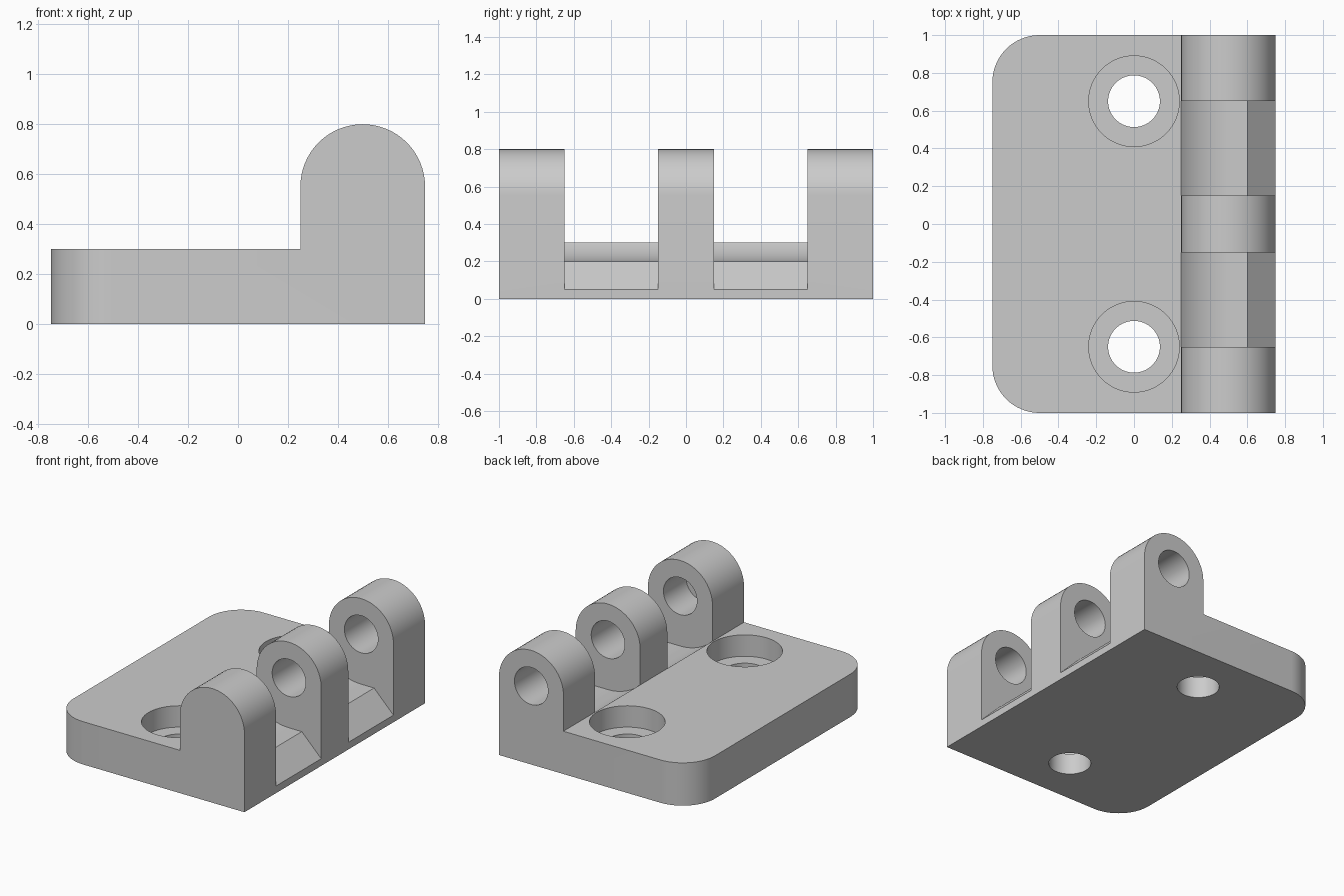
import bpy, bmesh, math
from mathutils import Matrix, Vector

default = bpy.data.objects.get("Cube")
if default:
    bpy.data.objects.remove(default, do_unlink=True)

grey = bpy.data.materials.new("plain_grey")
grey.use_nodes = True
colour = (0.6, 0.6, 0.6, 1)
grey.diffuse_color = colour
grey.node_tree.nodes["Principled BSDF"].inputs["Base Color"].default_value = colour


def finish(name, bm):
    bmesh.ops.recalc_face_normals(bm, faces=bm.faces)
    mesh = bpy.data.meshes.new(name)
    bm.to_mesh(mesh)
    bm.free()
    mesh.materials.append(grey)
    obj = bpy.data.objects.new(name, mesh)
    bpy.context.collection.objects.link(obj)
    return obj


def prism(profile, y0, y1):
    """Extrude an x-z profile along y."""
    bm = bmesh.new()
    face = bm.faces.new([bm.verts.new((x, y0, z)) for x, z in profile])
    extruded = bmesh.ops.extrude_face_region(bm, geom=[face])["geom"]
    verts = [v for v in extruded if isinstance(v, bmesh.types.BMVert)]
    bmesh.ops.translate(bm, verts=verts, vec=(0, y1 - y0, 0))
    return bm


def cylinder(name, radius, start, end):
    start, end = Vector(start), Vector(end)
    axis = end - start
    turn = axis.to_track_quat('Z', 'Y').to_matrix().to_4x4()
    bm = bmesh.new()
    bmesh.ops.create_cone(bm, cap_ends=True, segments=64, radius1=radius,
                          radius2=radius, depth=axis.length,
                          matrix=Matrix.Translation((start + end) / 2) @ turn)
    return finish(name, bm)


def cut(target, cutter):
    cutter.hide_render = True
    mod = target.modifiers.new("cut", 'BOOLEAN')
    mod.operation, mod.solver, mod.object = 'DIFFERENCE', 'EXACT', cutter
    bpy.context.view_layer.objects.active = target
    bpy.ops.object.modifier_apply(modifier=mod.name)
    bpy.data.objects.remove(cutter, do_unlink=True)


# Plate and round-topped knuckle rail as one profile
PIN_X, PIN_Z, R = 0.5, 0.55, 0.25
dome = [(PIN_X + R * math.cos(math.pi * i / 32), PIN_Z + R * math.sin(math.pi * i / 32))
        for i in range(33)]
bm = prism([(-0.75, 0), (0.75, 0)] + dome + [(0.25, 0.3), (-0.75, 0.3)], -1, 1)

# Rounded outer corners of the plate
corners = [e for e in bm.edges
           if all(v.co.x < -0.7 for v in e.verts)
           and abs(e.verts[0].co.z - e.verts[1].co.z) > 0.1]
bmesh.ops.bevel(bm, geom=corners, offset=0.25, segments=16, profile=0.5, affect='EDGES')
leaf = finish("hinge_leaf", bm)

# Gaps between knuckles: scooped floor, then a chamfer to the outer edge
scoop_r = 0.3625
scoop = []
for i in range(17):
    x = 0.2 + 0.3 * i / 16
    scoop.append((x, 0.2 + scoop_r - math.sqrt(scoop_r ** 2 - (x - PIN_X) ** 2)))
gap = scoop + [(0.6, 0.2), (0.8, 0), (0.8, 0.9), (0.2, 0.9)]
for y0, y1 in ((-0.65, -0.15), (0.15, 0.65)):
    cut(leaf, finish("gap_cutter", prism(gap, y0, y1)))

# Pin bore, blind in the front knuckle
cut(leaf, cylinder("pin_cutter", 0.13, (PIN_X, -0.9, PIN_Z), (PIN_X, 1.1, PIN_Z)))

# Counterbored screw holes
for y in (-0.65, 0.65):
    cut(leaf, cylinder("counterbore_cutter", 0.24, (0, y, 0.15), (0, y, 0.5)))
    cut(leaf, cylinder("screw_cutter", 0.137, (0, y, -0.1), (0, y, 0.4)))

bpy.ops.object.select_all(action='DESELECT')
leaf.select_set(True)
bpy.context.view_layer.objects.active = leaf
bpy.ops.object.shade_smooth_by_angle(angle=math.radians(25))
